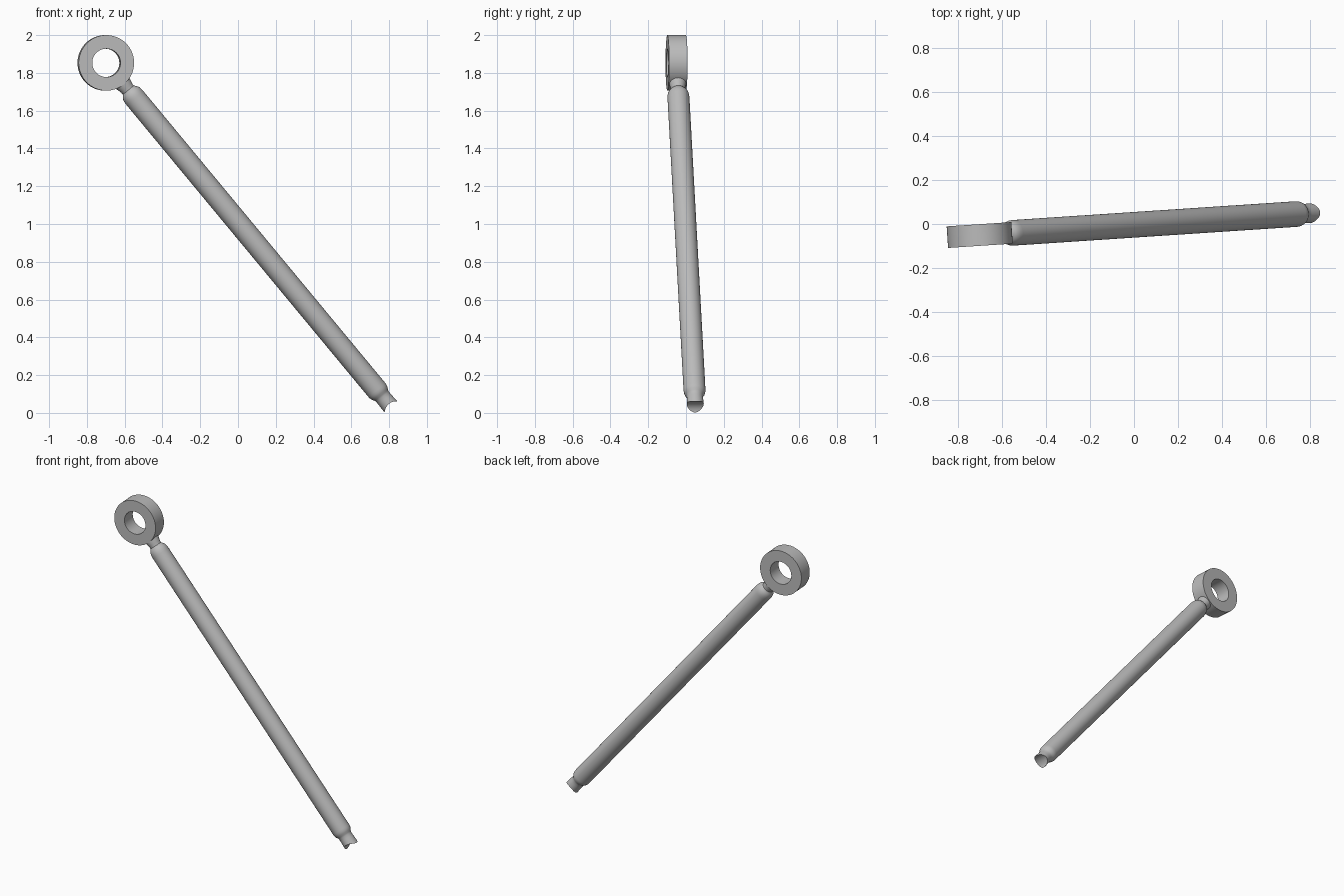
import bpy, bmesh, math
from mathutils import Matrix, Vector

cube = bpy.data.objects.get("Cube")
if cube:
    bpy.data.objects.remove(cube)

grey = bpy.data.materials.new("plain grey")
grey.use_nodes = True
colour = (0.5, 0.5, 0.5, 1)
grey.diffuse_color = colour
grey.node_tree.nodes["Principled BSDF"].inputs["Base Color"].default_value = colour

SEG = 64
EYE = Vector((-0.70, -0.05, 1.853))
FOOT = Vector((0.81, 0.05, 0.031))
LENGTH = (FOOT - EYE).length

# Shared frame: origin in the eye, z along the rod, y through the eye's hole
along = (FOOT - EYE).normalized()
through = along.cross(Vector((0, 0, 1))).normalized()
if through.y > 0:
    through.negate()
side = through.cross(along)
FRAME = Matrix.Translation(EYE) @ Matrix((side, through, along)).transposed().to_4x4()


def finish(name, bm):
    bmesh.ops.recalc_face_normals(bm, faces=bm.faces)
    mesh = bpy.data.meshes.new(name)
    bm.to_mesh(mesh)
    bm.free()
    mesh.materials.append(grey)
    obj = bpy.data.objects.new(name, mesh)
    obj.matrix_world = FRAME
    bpy.context.collection.objects.link(obj)
    bpy.ops.object.select_all(action="DESELECT")
    obj.select_set(True)
    bpy.context.view_layer.objects.active = obj
    bpy.ops.object.shade_smooth_by_angle(angle=math.radians(35))
    return obj


def bridge(bm, a, b):
    for i in range(SEG):
        j = (i + 1) % SEG
        bm.faces.new((a[i], a[j], b[j], b[i]))


def circle(bm, radius, place):
    angles = [2 * math.pi * i / SEG for i in range(SEG)]
    return [bm.verts.new(place(radius * math.cos(t), radius * math.sin(t))) for t in angles]


# Eye ring: rectangular section turned about the hole axis
bm = bmesh.new()
half = 0.049
section = [(0.147, -half), (0.147, half), (0.075, half), (0.075, -half)]
loops = [circle(bm, r, lambda u, v, y=y: (u, y, v)) for r, y in section]
for k in range(4):
    bridge(bm, loops[k], loops[(k + 1) % 4])
finish("eye_ring", bm)

# Rod: turned profile with necks and rounded shoulders, (radius, distance)
neck = [(0.046, 0.11), (0.045, 0.145), (0.038, 0.172), (0.037, 0.186), (0.047, 0.198),
        (0.053, 0.208), (0.057, 0.224), (0.058, 0.24)]
foot = [(0.058, 0.118), (0.057, 0.106), (0.053, 0.092), (0.046, 0.082),
        (0.043, 0.072), (0.043, 0.055)]
profile = neck + [(r, LENGTH - d) for r, d in foot]
bm = bmesh.new()
loops = [circle(bm, r, lambda u, v, z=z: (u, v, z)) for r, z in profile]

# Saddle end: rim follows a cylinder lying along the hole axis
END, SADDLE = 0.045, 0.058
base = math.sqrt(SADDLE ** 2 - END ** 2)
rim = circle(bm, END, lambda u, v: (u, v, LENGTH + base - math.sqrt(SADDLE ** 2 - u * u)))
loops.append(rim)
for a, b in zip(loops, loops[1:]):
    bridge(bm, a, b)
bm.faces.new(loops[0])
for i in range(SEG // 2):
    strip = [rim[i], rim[i + 1], rim[-i - 1], rim[-i % SEG]]
    bm.faces.new(list(dict.fromkeys(strip)))
finish("rod", bm)
